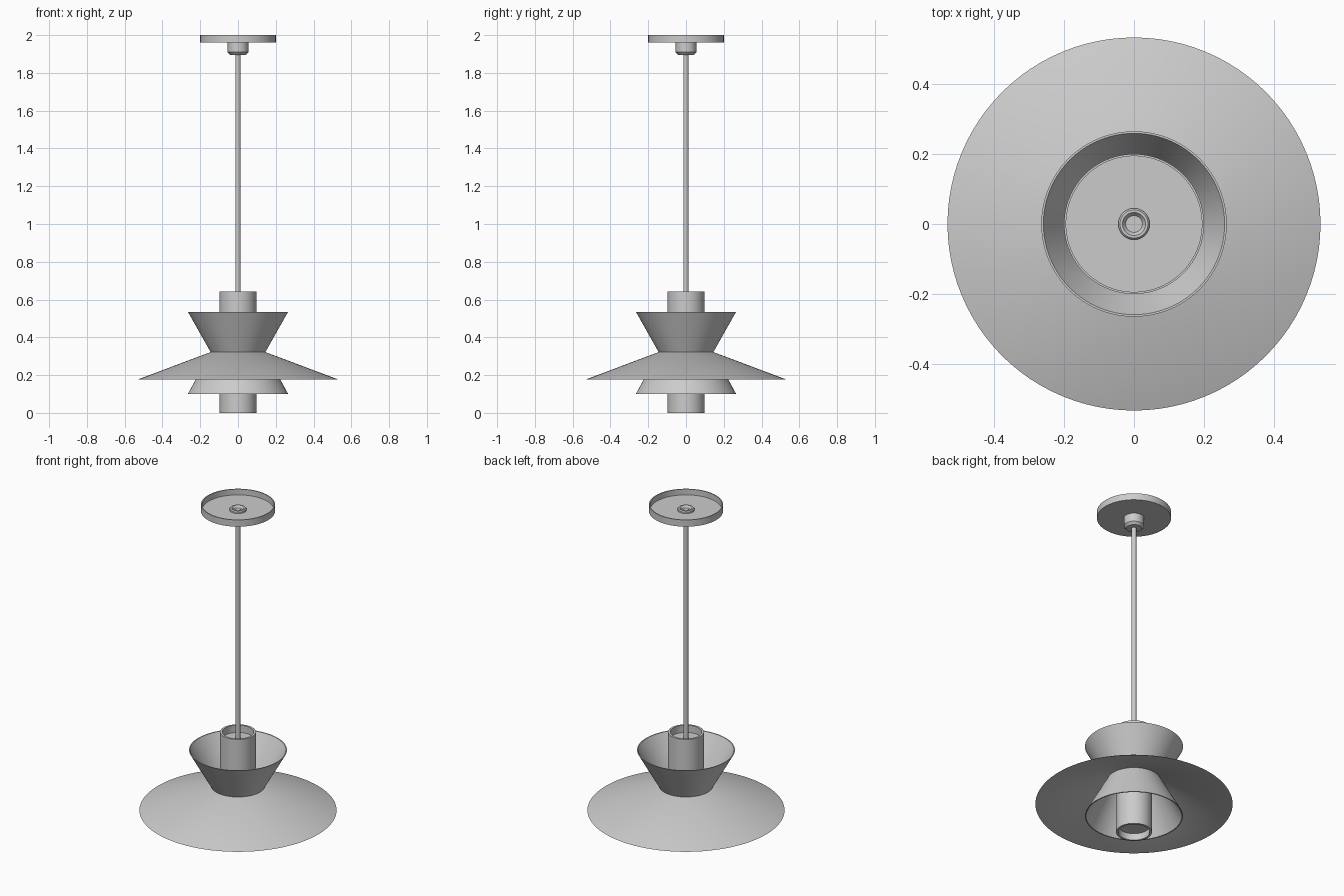
import bpy
import bmesh
import math

SEGMENTS = 96

cube = bpy.data.objects.get("Cube")
if cube:
    bpy.data.objects.remove(cube, do_unlink=True)

# Single painted-metal colour
grey = bpy.data.materials.new("light grey")
grey.use_nodes = True
colour = (0.6, 0.6, 0.6, 1)
grey.diffuse_color = colour
grey.node_tree.nodes["Principled BSDF"].inputs["Base Color"].default_value = colour


def lathe(name, profile):
    """Spin a closed (radius, height) outline around the z axis."""
    bm = bmesh.new()
    verts = [bm.verts.new((r, 0, z)) for r, z in profile]
    edges = [bm.edges.new((v, verts[i - 1])) for i, v in enumerate(verts)]
    bmesh.ops.spin(bm, geom=verts + edges, cent=(0, 0, 0), axis=(0, 0, 1),
                   angle=math.tau, steps=SEGMENTS, use_merge=True)
    bmesh.ops.remove_doubles(bm, verts=bm.verts, dist=1e-5)
    bmesh.ops.recalc_face_normals(bm, faces=bm.faces)
    mesh = bpy.data.meshes.new(name)
    bm.to_mesh(mesh)
    bm.free()
    mesh.materials.append(grey)
    obj = bpy.data.objects.new(name, mesh)
    bpy.context.collection.objects.link(obj)
    bpy.ops.object.select_all(action='DESELECT')
    bpy.context.view_layer.objects.active = obj
    obj.select_set(True)
    bpy.ops.object.shade_smooth_by_angle(angle=math.radians(30))
    return obj


def shade(name, top, bottom, wall=0.006):
    """Thin conical shell whose outer face runs between two rims."""
    (r1, z1), (r2, z2) = top, bottom
    lathe(name, [top, bottom, (r2 - wall, z2), (r1 - wall, z1)])


# Ceiling canopy: shallow dish open at the top
lathe("ceiling_canopy", [(0, 1.96), (0.2, 1.96), (0.2, 2), (0.194, 2),
                         (0.194, 1.966), (0, 1.966)])

# Cord grip below the canopy and the bushing inside it
lathe("cord_grip", [(0, 1.962), (0.055, 1.962), (0.055, 1.91),
                    (0.042, 1.896), (0, 1.896)])
lathe("cord_bushing", [(0.045, 1.964), (0.045, 1.974), (0.04, 1.98),
                       (0.033, 1.98), (0.024, 1.968), (0.015, 1.968),
                       (0.015, 1.964)])

# Hanging cord
lathe("cord", [(0, 0.59), (0.013, 0.59), (0.013, 1.97), (0, 1.97)])

# Central lamp tube with recessed end plates
lathe("lamp_tube", [(0.097, 0), (0.097, 0.643), (0.085, 0.643), (0.085, 0)])
for name, z in (("tube_top_plate", 0.59), ("tube_bottom_plate", 0.04)):
    lathe(name, [(0, z), (0.088, z), (0.088, z + 0.01), (0, z + 0.01)])

# Three stacked shades meeting at the waist
shade("upper_shade", (0.265, 0.535), (0.145, 0.322))
shade("wide_shade", (0.145, 0.322), (0.533, 0.176))
shade("lower_shade", (0.145, 0.322), (0.265, 0.101))

# Plate holding the shades to the tube
lathe("waist_plate", [(0.09, 0.317), (0.143, 0.317), (0.143, 0.324), (0.09, 0.324)])
